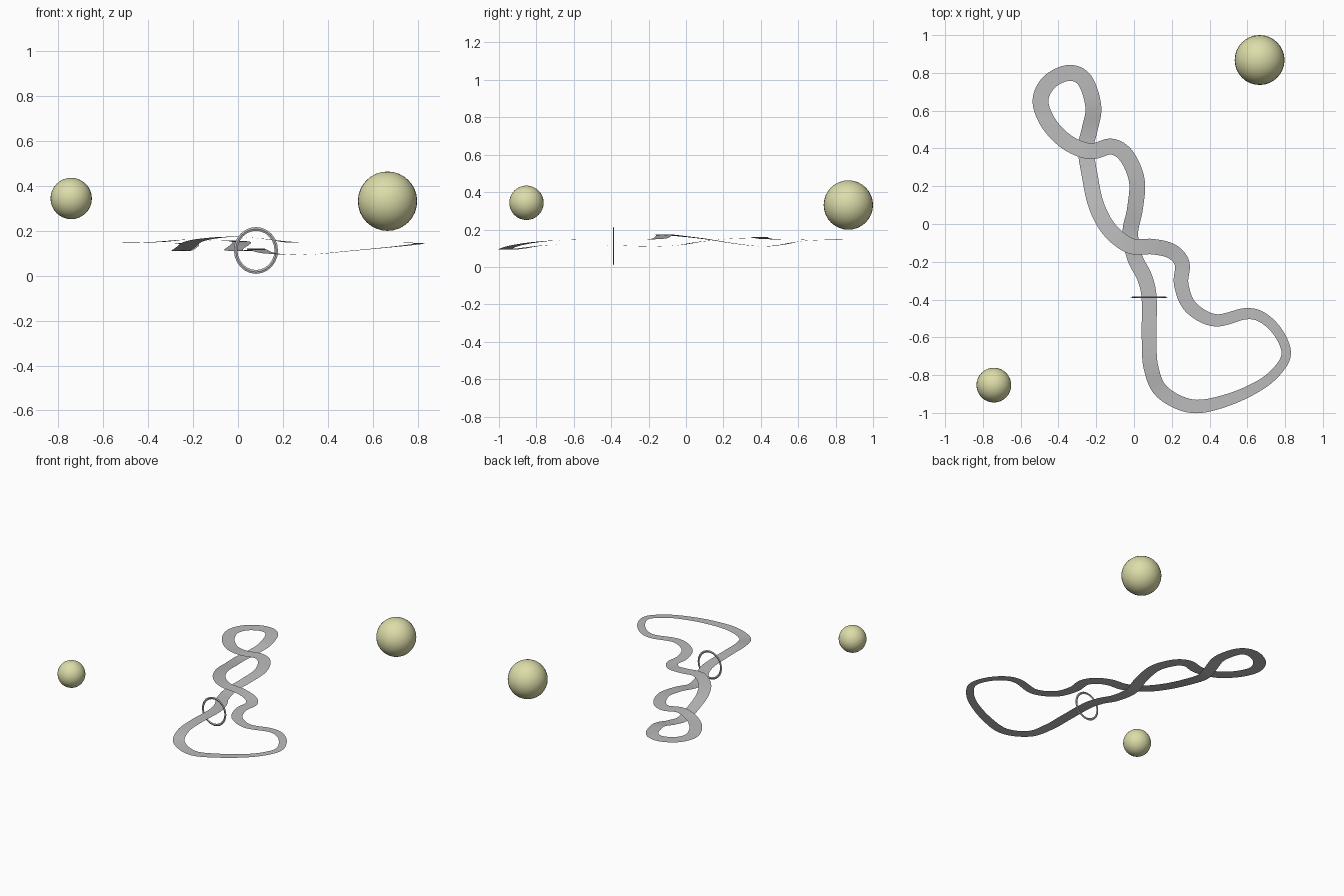
import bpy
import bmesh
import math
from mathutils import Vector

default_cube = bpy.data.objects.get("Cube")
if default_cube:
    bpy.data.objects.remove(default_cube, do_unlink=True)


def make_material(name, colour):
    material = bpy.data.materials.new(name)
    material.use_nodes = True
    material.diffuse_color = (*colour, 1)
    shader = material.node_tree.nodes["Principled BSDF"]
    shader.inputs["Base Color"].default_value = (*colour, 1)
    return material


track_grey = make_material("track grey", (0.5, 0.5, 0.5))
pale_yellow = make_material("pale yellow", (0.72, 0.72, 0.4))


def add_object(name, bm, material, smooth=True):
    mesh = bpy.data.meshes.new(name)
    for face in bm.faces:
        face.smooth = smooth
    bm.to_mesh(mesh)
    bm.free()
    mesh.materials.append(material)
    obj = bpy.data.objects.new(name, mesh)
    bpy.context.collection.objects.link(obj)
    return obj


def spline_point(a, b, c, d, t):
    """Smooth curve through b and c."""
    return b + (c - a) * (t / 2) + (a * 2 - b * 5 + c * 4 - d) * (t * t / 2) \
        + (b * 3 - a - c * 3 + d) * (t ** 3 / 2)


# Track centre line, a closed loop from the gate round the wide end and back
centre_line = [Vector(p) for p in (
    (.08, -.39, .115), (.08, -.6, .12), (.09, -.76, .115), (.15, -.89, .098),
    (.31, -.965, .093), (.5, -.93, .11), (.68, -.845, .127), (.78, -.75, .138),
    (.805, -.67, .143), (.76, -.57, .146), (.68, -.495, .147), (.59, -.475, .147),
    (.43, -.51, .147), (.3, -.44, .147), (.25, -.32, .147), (.255, -.21, .147),
    (.2, -.145, .152), (.1, -.12, .165), (-.02, -.115, .173), (-.13, -.03, .165),
    (-.2, .1, .15), (-.235, .26, .125), (-.255, .4, .11), (-.235, .5, .117),
    (-.215, .62, .138), (-.26, .76, .145), (-.345, .8, .145), (-.45, .75, .145),
    (-.495, .65, .145), (-.45, .53, .147), (-.35, .43, .15), (-.23, .385, .16),
    (-.12, .41, .157), (-.04, .36, .155), (.015, .23, .15), (.005, .08, .135),
    (-.02, -.05, .115), (.005, -.18, .11), (.055, -.28, .112))]

count = len(centre_line)
path = []
for i in range(count):
    corners = [centre_line[(i + k) % count] for k in (-1, 0, 1, 2)]
    path += [spline_point(*corners, step / 8) for step in range(8)]

# Flat ribbon swept along the path, narrowing round the far corner
narrow_spot = Vector((.81, -.7, .14))
bm = bmesh.new()
rungs = []
for i, point in enumerate(path):
    along = path[(i + 1) % len(path)] - path[i - 1]
    across = Vector((-along.y, along.x, 0)).normalized()
    gap = (point - narrow_spot).length
    half_width = .042 - .017 * math.exp(-(gap / .55) ** 2)
    rungs.append([bm.verts.new(point + across * half_width * side) for side in (-1, 1)])
for i, (right, left) in enumerate(rungs):
    next_right, next_left = rungs[(i + 1) % len(rungs)]
    bm.faces.new((right, next_right, next_left, left))
add_object("track_ribbon", bm, track_grey)

# Thin upright ring that the track passes through
bm = bmesh.new()
segments = 24
profile = ((1, 0), (.92, -.003), (.84, 0), (.92, .003))
loops = []
for i in range(segments):
    angle = math.tau * i / segments
    loops.append([bm.verts.new((r * .098 * math.cos(angle), y, r * .104 * math.sin(angle)))
                  for r, y in profile])
for i in range(segments):
    here, after = loops[i], loops[(i + 1) % segments]
    for k in range(4):
        n = (k + 1) % 4
        bm.faces.new((here[k], after[k], after[n], here[n]))
bmesh.ops.recalc_face_normals(bm, faces=bm.faces)
ring = add_object("gate_ring", bm, track_grey, smooth=False)
ring.location = (.08, -.388, .112)

# Floating spheres
for name, radius, location in (("large_sphere", .132, (.665, .868, .331)),
                               ("small_sphere", .092, (-.742, -.853, .343))):
    bm = bmesh.new()
    bmesh.ops.create_uvsphere(bm, u_segments=32, v_segments=16, radius=radius)
    sphere = add_object(name, bm, pale_yellow)
    sphere.location = location
